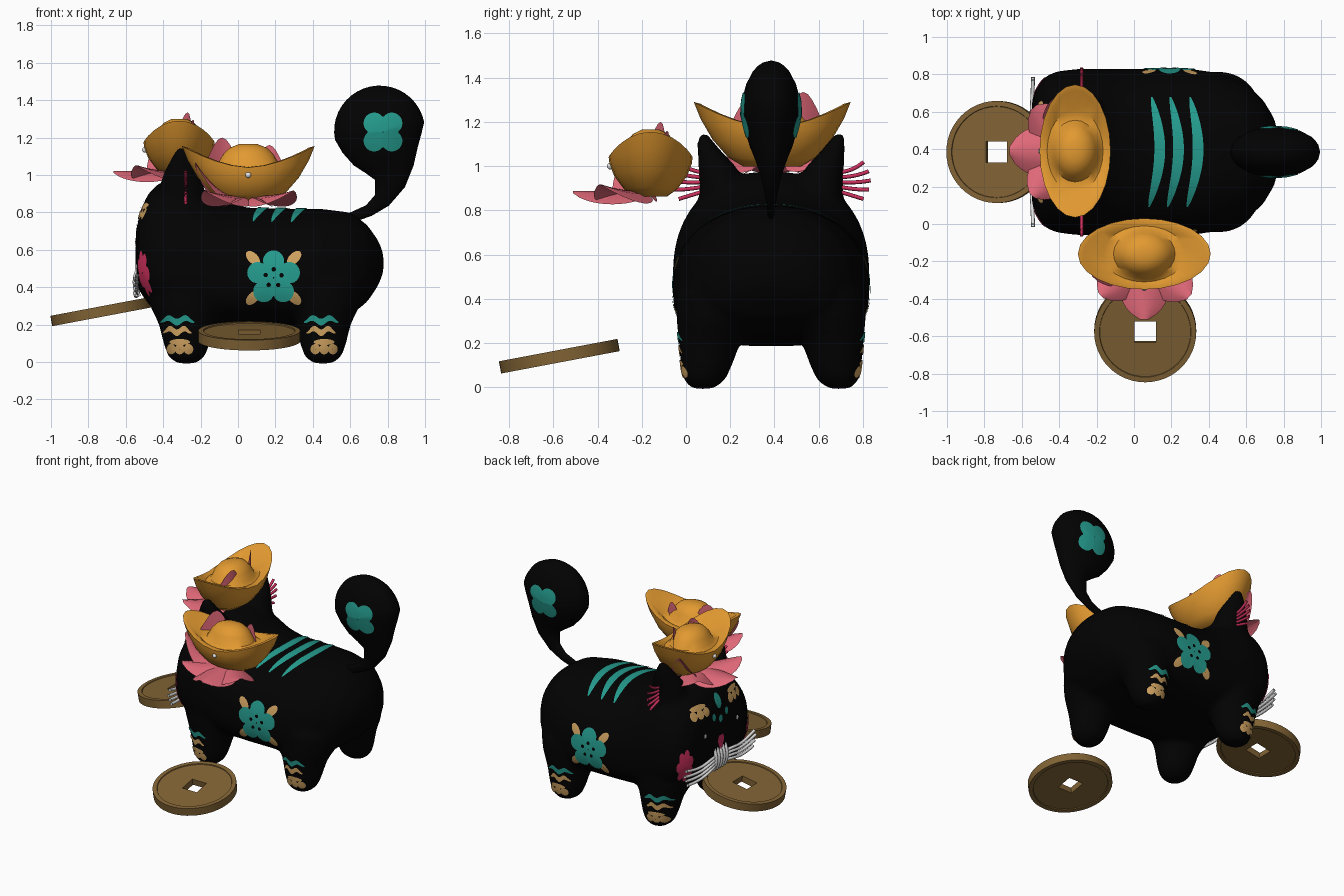
import bpy, bmesh
from math import sin, cos, pi, radians, copysign
from mathutils import Vector, Matrix
from mathutils.bvhtree import BVHTree

if "Cube" in bpy.data.objects:
    bpy.data.objects.remove(bpy.data.objects["Cube"])
C = 0.385  # the animal's plane of symmetry in y

def material(name, *rgb):
    m = bpy.data.materials.new(name)
    m.use_nodes = True
    m.diffuse_color = (*rgb, 1)
    m.node_tree.nodes["Principled BSDF"].inputs["Base Color"].default_value = (*rgb, 1)
    return m

BLACK, TEAL = material("black", .0006, .0006, .0006), material("teal", .018, .33, .27)
TAN, GOLD = material("tan", .64, .37, .12), material("ingot gold", .76, .32, .03)
PINK, BRONZE = material("petal pink", .75, .14, .19), material("coin bronze", .22, .125, .035)
RED, WHITE = material("red", .62, .03, .11), material("white", .8, .8, .8)

def add_grid(bm, rows, closed=True, mat=lambda i: 0, caps=False):
    vs = [[bm.verts.new(p) for p in row] for row in rows]
    for i in range(len(vs) - 1):
        n = len(vs[i])
        for j in range(n if closed else n - 1):
            k = (j + 1) % n
            f = bm.faces.new((vs[i][j], vs[i][k], vs[i + 1][k], vs[i + 1][j]))
            f.material_index = mat(i)
    if caps:
        bm.faces.new(vs[0][::-1])
        bm.faces.new(vs[-1])

def place(name, me, mats, angle):
    me.materials.clear()
    for m in mats:
        me.materials.append(m)
    ob = bpy.data.objects.new(name, me)
    bpy.context.collection.objects.link(ob)
    bpy.ops.object.select_all(action='DESELECT')
    ob.select_set(True)
    bpy.context.view_layer.objects.active = ob
    bpy.ops.object.shade_smooth_by_angle(angle=radians(angle))
    return ob

def finish(name, bm, mats, recalc=True, angle=45, matrix=Matrix()):
    if recalc:
        bmesh.ops.recalc_face_normals(bm, faces=bm.faces)
    me = bpy.data.meshes.new(name)
    bm.to_mesh(me)
    bm.free()
    me.transform(matrix)
    return place(name, me, mats, angle)

def bake(ob):  # evaluated mesh; the source object is removed
    me = bpy.data.meshes.new_from_object(ob.evaluated_get(bpy.context.evaluated_depsgraph_get()))
    bpy.data.objects.remove(ob)
    return me

def surface(ob):
    return BVHTree.FromPolygons([v.co for v in ob.data.vertices], [p.vertices[:] for p in ob.data.polygons])

def ellipse(x, y, z, rx, ry, n=24):
    return [(x + rx * cos(2 * pi * j / n), y + ry * sin(2 * pi * j / n), z) for j in range(n)]

# Body: egg-sectioned trunk, four legs and two ears fused into one soft skin
def section(x, low, high, half, n=40):
    mid, ring = low + .4 * (high - low), []
    for j in range(n):
        c, s = cos(2 * pi * j / n), sin(2 * pi * j / n)
        e = .9 if s > 0 else .74
        ring.append((x, C + half * copysign(abs(c) ** e, c),
                     mid + (high - mid if s > 0 else mid - low) * copysign(abs(s) ** e, s)))
    return ring

trunk = [(-.542, .43, .70, .26), (-.527, .38, .80, .33), (-.48, .31, .90, .4), (-.42, .25, .96, .43),
         (-.30, .21, .98, .445), (-.19, .195, .93, .445), (-.08, .185, .86, .445), (.05, .185, .825, .445),
         (.3, .185, .82, .445), (.44, .2, .82, .425), (.6, .25, .80, .36), (.69, .32, .735, .28),
         (.75, .41, .65, .18), (.778, .48, .58, .07)]
leg = [(-.008, .05, .31), (.03, .095, .302), (.1, .118, .293), (.2, .14, .278), (.31, .19, .24), (.43, .21, .22)]
ear = [(.85, .14, .12, .205), (1.0, .105, .085, .245), (1.08, .065, .05, .285), (1.155, .022, .022, .312)]
bm = bmesh.new()
add_grid(bm, [section(*s) for s in trunk], caps=True)
for side in (-1, 1):
    for lx in (-.275, .455):
        add_grid(bm, [ellipse(lx, C + side * off, z, r * 1.06, r) for z, r, off in leg], caps=True)
    add_grid(bm, [ellipse(-.3, C + side * off, z, rx, ry) for z, rx, ry, off in ear], caps=True)
raw = finish("body_parts", bm, [BLACK])
mod = raw.modifiers.new("fuse", 'REMESH')
mod.mode, mod.voxel_size = 'VOXEL', .017
mod = raw.modifiers.new("soften", 'SMOOTH')
mod.factor, mod.iterations = .5, 14
body = place("body", bake(raw), [BLACK], 80)

# Tail: puffed teardrop, banded from rim to side
spine = [(.60, .77, .027), (.70, .81, .032), (.77, .865, .047), (.812, .955, .083),
         (.81, 1.03, .13), (.79, 1.10, .178), (.77, 1.17, .217), (.757, 1.235, .243)]
left, right, arc = [], [], []
for i, (x, z, r) in enumerate(spine):
    a, b = spine[max(i - 1, 0)], spine[min(i + 1, len(spine) - 1)]
    t = Vector((b[0] - a[0], b[1] - a[1])).normalized()
    hub, nrm = Vector((x, z)), Vector((-t.y, t.x))
    left.append((hub, hub + nrm * r, r))
    right.insert(0, (hub, hub - nrm * r, r))
for k in range(1, 20):
    arc.append((hub, hub + (nrm * cos(pi * k / 20) + t * sin(pi * k / 20)) * r, r))
rows = []
for deg in (-90, -75, -56, -37, -27, -16, 0, 16, 27, 37, 56, 75, 90):
    c, s = cos(radians(deg)), sin(radians(deg))
    rows.append([(h.x + (e.x - h.x) * c, C + .56 * r * s, h.y + (e.y - h.y) * c) for h, e, r in left + arc + right])
bm = bmesh.new()
add_grid(bm, rows, closed=False, mat=lambda k: (2, 2, 2, 0, 0, 1)[min(k, 11 - k)])
for f in bm.faces:
    if f.calc_center_median().z < .84:
        f.material_index = 0
bmesh.ops.remove_doubles(bm, verts=bm.verts, dist=.0005)
tail = finish("tail", bm, [BLACK, TEAL, TAN], angle=80)

# Painted details: thin sheets laid on a surface along a direction
def patch(name, bvh, centre, d, shapes, mats, closed=True, lift=.005, mirror=True, up=(0, 0, 1)):
    d = Vector(d).normalized()
    r = d.cross(Vector(up))
    up = r.cross(d)
    bm = bmesh.new()
    for rows in shapes:
        pts, total = [], Vector()
        for row in rows:
            line = []
            for u, v in row:
                o = Vector(centre) + r * u + up * v
                hit, nrm = bvh.ray_cast(o - d * 2, d)[:2]
                if hit is None:
                    hit, nrm = bvh.find_nearest(o)[:2]
                line.append(hit + nrm * lift)
                total += nrm
            pts.append(line)
        for s in ((1, -1) if mirror else (1,)):
            before = len(bm.faces)
            add_grid(bm, [[(p.x, C + s * (p.y - C), p.z) for p in l] for l in pts], closed, lambda i: i)
            for f in list(bm.faces)[before:]:
                f.normal_update()
                if f.normal.dot(Vector((total.x, s * total.y, total.z))) < 0:
                    f.normal_flip()
                f.material_index %= len(mats)
    finish(name, bm, mats, recalc=False, angle=80)

def blob(u, v, ru, rv, lobes=0, depth=0, scales=(.03, .35, .7, 1), turn=0, n=60):
    rows = []
    for s in scales:
        row = []
        for t in [2 * pi * j / n for j in range(n)]:
            k = s * (1 - depth + depth * abs(cos(lobes * t / 2)) ** .7)
            x, y = ru * k * cos(t), rv * k * sin(t)
            row.append((u + x * cos(turn) - y * sin(turn), v + x * sin(turn) + y * cos(turn)))
        rows.append(row)
    return rows

def stripe(path, width, across, n=30):
    rows = []
    for i in range(n + 1):
        (u, v), w = path(i / n), width * max(sin(pi * i / n), .02) ** .5
        rows.append([(u + across[0] * w * s, v + across[1] * w * s) for s in (-1, 0, 1)])
    return rows

def wave(z, span):
    return stripe(lambda t: (span * (2 * t - 1), z - .011 * cos(4 * pi * t)), .018, (0, 1))

def scallops(step, z, size):
    return [blob(step * k, z, size, size * 1.1, n=16) for k in (-1, 0, 1)] + [blob(0, z + size * 1.5, step * 1.2, size * .65, n=16)]

hide, puff = surface(body), surface(tail)
SIDE, FACE = (0, 1, 0), (1, 0, 0)
patch("back_stripes", hide, (0, C, 0), (0, 0, -1),
      [stripe(lambda t, x=x: (x + .05 * sin(pi * t) + .015 * t, -.29 + .58 * t), .029, (1, 0))
       for x in (.08, .18, .285)], [TEAL], closed=False, mirror=False, up=SIDE)
flower = (.19, 0, .45)
patch("side_flower", hide, flower, SIDE, [blob(0, 0, .145, .145, 5, .36, turn=pi / 2)], [TEAL])
patch("flower_dots", hide, flower, SIDE,
      [blob(.045 * cos(a), .045 * sin(a), .012, .012, n=10) for a in (.3, 1.55, 2.8, 4.1, 5.3)], [BLACK], lift=.008)
patch("flower_leaves", hide, flower, SIDE,
      [blob(a * .11, b * .105, .047, .027, turn=a * b * pi / 4, n=20) for a in (-1, 1) for b in (-1, 1)], [TAN], lift=.003)
for word, lx in (("front", -.325), ("back", .445)):
    patch(word + "_leg_teal_wave", hide, (lx, 0, 0), SIDE, [wave(.225, .09)], [TEAL], closed=False)
    patch(word + "_leg_tan_wave", hide, (lx, 0, 0), SIDE, [wave(.168, .075)], [TAN], closed=False)
    patch(word + "_toes", hide, (lx + .015, 0, 0), SIDE, scallops(.045, .07, .025), [TAN])
patch("tail_flower", puff, (.775, C, 1.23), SIDE, [blob(0, 0, .122, .122, 4, .42, turn=pi / 4)], [TEAL])

# Face
eye = (0, C - .195, .62)
patch("eyes", hide, eye, FACE, [blob(0, 0, .108, .125, scales=(.03, .45, .6, .7, .88, 1))], [BLACK, WHITE, TEAL, TAN, TEAL])
patch("eye_glints", hide, eye, FACE, [blob(-.015, .02, .012, .015, n=12)], [WHITE], lift=.008)
patch("brows", hide, (0, C - .19, .77), FACE, scallops(.055, .02, .028), [TAN])
patch("forehead_marks", hide, (0, C, .7), FACE,
      [blob(0, .12, .03, .05, n=20), blob(0, 0, .02, .025, n=16)], [TEAL], mirror=False)
patch("temple_marks", hide, (0, C - .07, .73), FACE, [blob(0, 0, .018, .025, n=16)], [TEAL])
patch("nose", hide, (0, C, .54), FACE, [blob(0, 0, .055, .035, 3, .3, turn=-pi / 2)], [RED], mirror=False)
patch("cheeks", hide, (-.51, C - .35, .475), (1, .65, 0), [blob(0, 0, .06, .125, 7, .3)], [RED])

# Whiskers, bristles and ear tufts
def tubes(name, lines, radius, mat):
    cu = bpy.data.curves.new(name, 'CURVE')
    cu.dimensions, cu.bevel_depth, cu.bevel_resolution = '3D', radius, 2
    for pts in lines:
        sp = cu.splines.new('NURBS')
        sp.points.add(len(pts) - 1)
        for q, p in zip(sp.points, pts):
            q.co = (*p, 1)
        sp.order_u, sp.use_endpoint_u = 3, True
    path = bpy.data.objects.new(name + "_path", cu)
    bpy.context.collection.objects.link(path)
    place(name, bake(path), [mat], 60)

tubes("whiskers", [[(-.53, C + s * .03, .42 + .02 * k), (-.555, C + s * .1, .43 + .025 * k),
                    (-.545, C + s * .25, .40 + .028 * k), (-.54, C + s * (.4 - .015 * abs(k)), .43 + .035 * k)]
                   for s in (-1, 1) for k in (-2, -1, 0, 1)], .010, WHITE)
tubes("muzzle_bristles", [[(-.53, C + .03 * k, .5), (-.57, C + .03 * k, .43), (-.53, C + .03 * k, .35)]
                          for k in (-2, -1, 0, 1, 2)], .013, WHITE)
tubes("ear_tufts", [[(-.28, C + s * .29, .93 + .02 * k), (-.28, C + s * .37, .92 + .027 * k),
                     (-.28, C + s * (.45 - .008 * k * k), .935 + .042 * k)]
                    for s in (-1, 1) for k in (-2, -1, 0, 1, 2)], .009, RED)

# Ingots with lotus petals, a pearl and two upright petals
bowl = [(.13, .075, .863, 0), (.2, .12, .895, .01), (.27, .165, .955, .03), (.325, .186, 1.01, .07),
        (.355, .19, 1.04, .115), (.325, .168, 1.042, .105), (.22, .15, 1.04, .02), (.165, .13, 1.06, 0),
        (.135, .11, 1.11, 0), (.1, .08, 1.145, 0), (.05, .04, 1.165, 0)]

def lotus_petal(bm, a, length, width, lift):
    rows = []
    for u in [i / 10 for i in range(11)]:
        k = max(sin(pi * (.15 + .85 * u)), .03) ** .5
        rows.append([(sin(a) * (.05 + length * u) + cos(a) * width * k * v,
                      -.05 - cos(a) * length * u + sin(a) * width * k * v,
                      .887 + lift * u * u - .06 * k * v * v) for v in (-1, -.5, 0, .5, 1)])
    add_grid(bm, rows, closed=False)

for word, move in (("side", Matrix.Translation((.055, -.16, 0))),
                   ("top", Matrix.Translation((-.315, .39, .135)) @ Matrix.Rotation(-pi / 2, 4, 'Z'))):
    bm = bmesh.new()
    add_grid(bm, [[(x, y, z + rise * abs(x / rx) ** 1.7) for x, y, _ in ellipse(0, 0, 0, rx, ry)]
                  for rx, ry, z, rise in bowl], caps=True)
    finish(word + "_ingot", bm, [GOLD], matrix=move)
    bm = bmesh.new()
    for a, length, width, lift in ((0, .3, .135, 0), (-.85, .26, .12, .03), (.85, .27, .12, .03), (-1.35, .24, .1, .18)):
        lotus_petal(bm, a, length, width, lift)
    finish(word + "_lotus_petals", bm, [PINK], matrix=move)
    bm = bmesh.new()
    for x0, y0, x1, y1, h in ((-.225, -.02, -.055, .07, .13), (.045, .08, .18, .03, .09)):
        line = [(x0 + (x1 - x0) * t, y0 + (y1 - y0) * t + .02 * sin(pi * t), 1.07 + h * sin(pi * t))
                for t in [i / 8 for i in range(9)]]
        add_grid(bm, [[(x, y, 1.0) for x, y, z in line], line], closed=False)
    finish(word + "_upright_petals", bm, [PINK], matrix=move)
    bm = bmesh.new()
    bmesh.ops.create_icosphere(bm, subdivisions=2, radius=.016, matrix=Matrix.Translation((0, -.182, 1.0)))
    finish(word + "_pearl", bm, [WHITE], matrix=move)

# Coins: round disc with a raised rim and a square hole
def coin(name, matrix):
    profile = [(0, -.022), (.243, -.022), (.245, -.028), (.273, -.028), (.273, .028), (.245, .028), (.243, .022), (0, .022)]
    rows, turns = [], [pi * j / 24 for j in range(48)]
    for r, z in profile + profile[:1]:
        reach = [r or .057 / max(abs(cos(t)), abs(sin(t))) for t in turns]
        rows.append([(q * cos(t), q * sin(t), z) for q, t in zip(reach, turns)])
    bm = bmesh.new()
    add_grid(bm, rows)
    bmesh.ops.remove_doubles(bm, verts=bm.verts, dist=.0005)
    finish(name, bm, [BRONZE], angle=30, matrix=matrix)

coin("side_coin", Matrix.Translation((.06, -.573, .14)) @ Matrix.Rotation(radians(10.7), 4, 'X'))
coin("front_coin", Matrix.Translation((-.73, .385, .27)) @ Matrix.Rotation(radians(-10.7), 4, 'Y'))
